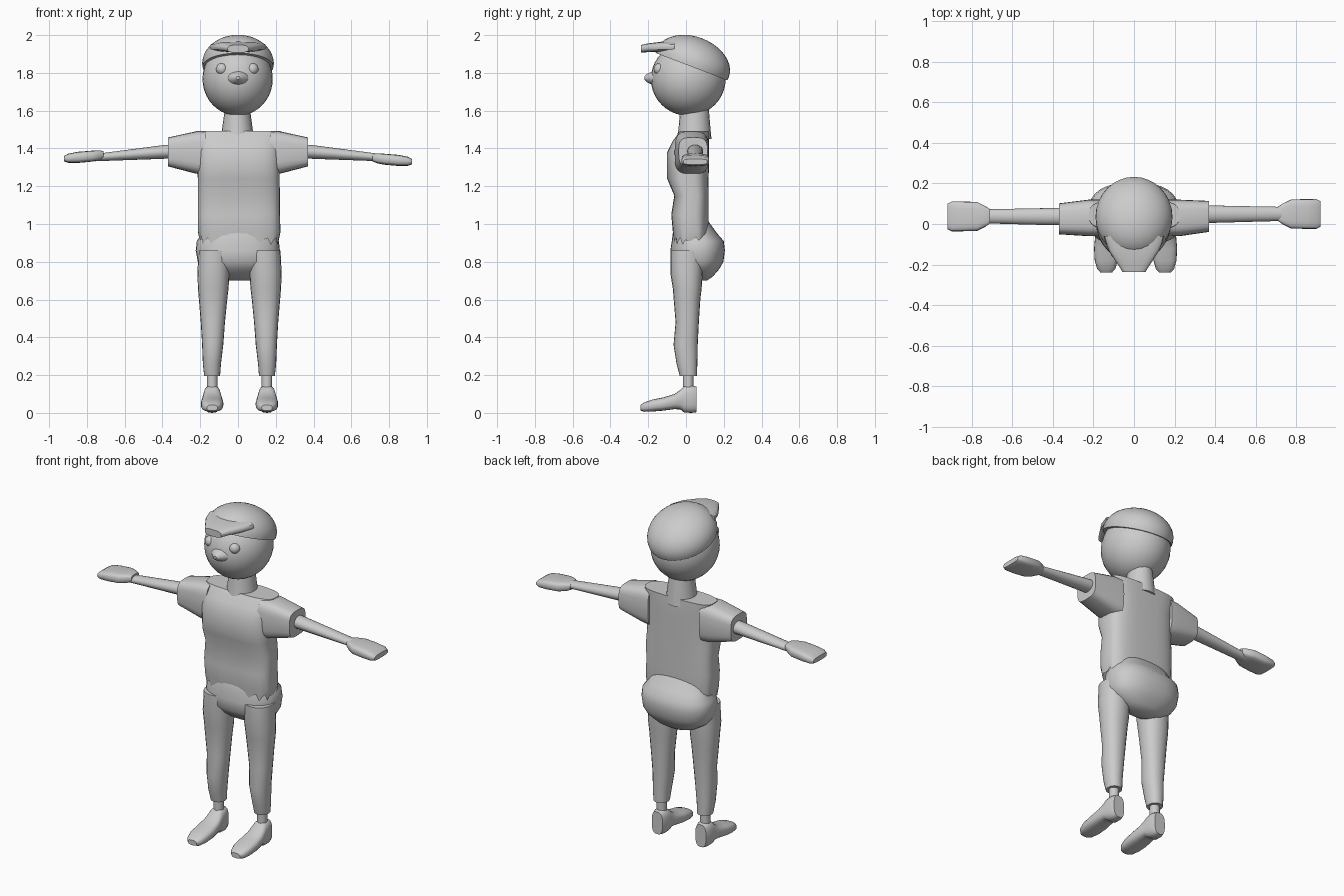
import bpy, bmesh, math
from mathutils import Matrix


def to_object(name, bm):
    bmesh.ops.recalc_face_normals(bm, faces=bm.faces)
    mesh = bpy.data.meshes.new(name)
    bm.to_mesh(mesh)
    bm.free()
    ob = bpy.data.objects.new(name, mesh)
    bpy.context.collection.objects.link(ob)
    return ob


def loft(name, axis, rings, e=2.0, seg=20, hem=0.0, open_start=False):
    """Rings are (position, u min, u max, v min, v max) across the axis."""
    bm = bmesh.new()
    loops = []
    for k, (t, u0, u1, v0, v1) in enumerate(rings):
        loop = []
        for i in range(seg):
            a = 2 * math.pi * i / seg
            c, s = math.cos(a), math.sin(a)
            u = (u0 + u1) / 2 + (u1 - u0) / 2 * math.copysign(abs(c) ** (2 / e), c)
            v = (v0 + v1) / 2 + (v1 - v0) / 2 * math.copysign(abs(s) ** (2 / e), s)
            w = t + (hem * math.sin(i * 2.1) if k == 0 else 0)
            co = {'x': (w, u, v), 'y': (u, w, v), 'z': (u, v, w)}[axis]
            loop.append(bm.verts.new(co))
        loops.append(loop)
    for a, b in zip(loops, loops[1:]):
        for i in range(seg):
            j = (i + 1) % seg
            bm.faces.new((a[i], a[j], b[j], b[i]))
    if not open_start:
        bm.faces.new(loops[0])
    bm.faces.new(loops[-1])
    return to_object(name, bm)


def ball(name, centre, radii, tilt=0.0, cut=None):
    bm = bmesh.new()
    bmesh.ops.create_uvsphere(bm, u_segments=32, v_segments=20, radius=1)
    bmesh.ops.transform(bm, matrix=Matrix.Diagonal((*radii, 1)), verts=bm.verts)
    if cut is not None:
        bmesh.ops.bisect_plane(bm, geom=bm.verts[:] + bm.edges[:] + bm.faces[:],
                               plane_co=(0, 0, cut), plane_no=(0, 0, 1), clear_inner=True)
        bmesh.ops.holes_fill(bm, edges=[ed for ed in bm.edges if ed.is_boundary])
    m = Matrix.Translation(centre) @ Matrix.Rotation(tilt, 4, 'X')
    bmesh.ops.transform(bm, matrix=m, verts=bm.verts)
    return to_object(name, bm)


# Head, eyes and nose
ball("head", (-0.002, 0.012, 1.768), (0.186, 0.198, 0.195))
for s in (-1, 1):
    ball("eye", (s * 0.081 - 0.004, -0.14, 1.82), (0.031, 0.031, 0.031))
loft("nose", 'y', [(-0.12, -0.09, 0.09, 1.715, 1.83), (-0.175, -0.055, 0.055, 1.735, 1.81),
                   (-0.205, -0.028, 0.028, 1.75, 1.795), (-0.22, -0.01, 0.01, 1.765, 1.782)])

# Tilted cap with visor
ball("cap", (0, 0.035, 1.85), (0.19, 0.205, 0.142), math.radians(-20.9), -0.018)
loft("cap_visor", 'y', [(-0.06, -0.15, 0.15, 1.91, 1.965), (-0.13, -0.125, 0.125, 1.91, 1.965),
                        (-0.2, -0.08, 0.08, 1.91, 1.956), (-0.238, -0.055, 0.055, 1.907, 1.948)], e=3)

# Neck
loft("neck", 'z', [(1.45, -0.092, 0.085, -0.05, 0.135), (1.5, -0.085, 0.078, -0.04, 0.13),
                   (1.62, -0.068, 0.062, -0.03, 0.12)])

# Shirt body with a ragged hem
loft("shirt", 'z', [(0.91, -0.2, 0.215, -0.065, 0.115), (0.96, -0.212, 0.225, -0.07, 0.12),
                    (1.05, -0.213, 0.222, -0.078, 0.12), (1.15, -0.213, 0.222, -0.062, 0.12),
                    (1.24, -0.213, 0.22, -0.1, 0.12), (1.38, -0.215, 0.22, -0.1, 0.122),
                    (1.44, -0.22, 0.222, -0.07, 0.122), (1.493, -0.222, 0.225, -0.03, 0.12)],
     e=3.2, seg=40, hem=0.022, open_start=True)

# Shorts seat
loft("hips", 'z', [(0.7, -0.05, 0.06, 0.04, 0.11), (0.72, -0.12, 0.13, 0.0, 0.14),
                   (0.76, -0.185, 0.19, -0.05, 0.175), (0.8, -0.213, 0.215, -0.08, 0.198),
                   (0.86, -0.224, 0.222, -0.083, 0.206), (0.91, -0.218, 0.216, -0.075, 0.2),
                   (0.95, -0.19, 0.19, -0.07, 0.165), (1.02, -0.18, 0.18, -0.04, 0.115)],
     e=2.4, seg=32)

for s in (-1, 1):
    dx = 0.008          # slight sideways offset of the legs
    dy = 0.006 * s      # slight difference between the two arms

    # Sleeve, arm and hand
    loft("sleeve", 'x', [(s * 0.17, -0.06, 0.12, 1.26, 1.492), (s * 0.225, -0.06, 0.12, 1.267, 1.49),
                         (s * 0.37, -0.045 + dy, 0.108 + dy, 1.305, 1.458)], e=3.5, seg=24)
    loft("arm", 'x', [(s * 0.3, dy, 0.086 + dy, 1.35, 1.425), (s * 0.4, dy, 0.085 + dy, 1.345, 1.417),
                      (s * 0.76, 0.01 + dy, 0.078 + dy, 1.332, 1.37)])
    z = -0.008 * s
    loft("hand", 'x', [(s * 0.712, 0.008 + dy, 0.08 + dy, 1.34 + z, 1.378 + z),
                       (s * 0.735, -0.008 + dy, 0.095 + dy, 1.33 + z, 1.382 + z),
                       (s * 0.775, -0.028 + dy, 0.115 + dy, 1.322 + z, 1.38 + z),
                       (s * 0.85, -0.03 + dy, 0.117 + dy, 1.315 + z, 1.374 + z),
                       (s * 0.9, -0.03 + dy, 0.117 + dy, 1.316 + z, 1.364 + z),
                       (s * 0.92, -0.02 + dy, 0.107 + dy, 1.323 + z, 1.352 + z)], e=3.5)

    # Trouser leg, ankle and shoe
    leg = [(0.195, 0.145, 0.042, -0.033, 0.058), (0.26, 0.146, 0.048, -0.05, 0.06),
           (0.36, 0.142, 0.056, -0.066, 0.062), (0.48, 0.141, 0.064, -0.055, 0.068),
           (0.6, 0.14, 0.075, -0.065, 0.076), (0.66, 0.139, 0.081, -0.07, 0.083),
           (0.74, 0.138, 0.085, -0.083, 0.088), (0.86, 0.132, 0.085, -0.083, 0.095)]
    loft("leg", 'z', [(t, s * c + dx - r, s * c + dx + r, a, b) for t, c, r, a, b in leg], e=2.2)
    fx = s * 0.145 + dx
    loft("ankle", 'z', [(0.1, fx - 0.028, fx + 0.028, -0.016, 0.04),
                        (0.22, fx - 0.028, fx + 0.028, -0.016, 0.04)])
    shoe = [(-0.24, 0.028, 0.012, 0.042), (-0.222, 0.045, 0.006, 0.055), (-0.18, 0.057, 0.007, 0.07),
            (-0.12, 0.06, 0.012, 0.082), (-0.06, 0.055, 0.02, 0.1), (-0.03, 0.05, 0.018, 0.122),
            (-0.01, 0.047, 0.002, 0.143), (0.03, 0.046, 0.0, 0.146), (0.056, 0.036, 0.004, 0.138)]
    loft("shoe", 'y', [(t, fx - r, fx + r, a, b) for t, r, a, b in shoe], e=2.8)

# Smooth shading that keeps hard edges
for ob in bpy.context.scene.objects:
    ob.select_set(True)
    bpy.context.view_layer.objects.active = ob
bpy.ops.object.shade_smooth_by_angle(angle=math.radians(40))
